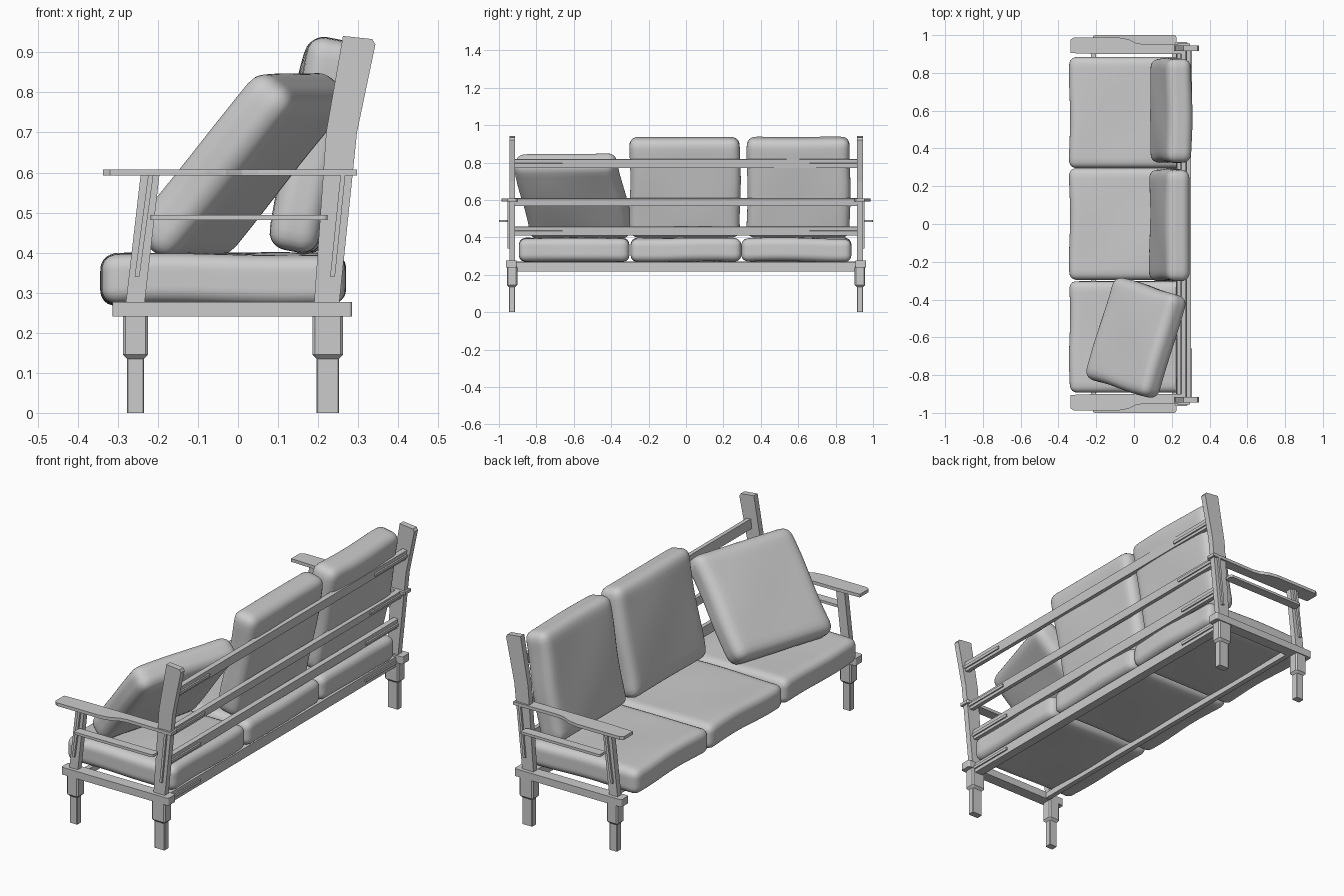
import bpy, bmesh, math
from mathutils import Vector, Matrix, Euler

if "Cube" in bpy.data.objects:
    bpy.data.objects.remove(bpy.data.objects["Cube"], do_unlink=True)

grey = bpy.data.materials.new("soft grey")
grey.use_nodes = True
COLOUR = (0.6, 0.6, 0.6, 1)
grey.diffuse_color = COLOUR
grey.node_tree.nodes["Principled BSDF"].inputs["Base Color"].default_value = COLOUR


def finish(name, bm, smooth=False):
    bmesh.ops.recalc_face_normals(bm, faces=bm.faces)
    mesh = bpy.data.meshes.new(name)
    bm.to_mesh(mesh)
    bm.free()
    mesh.materials.append(grey)
    obj = bpy.data.objects.new(name, mesh)
    bpy.context.collection.objects.link(obj)
    if smooth:
        mesh.shade_smooth()
    return obj


def prism(name, points, axis, low, high, round_by=0):
    """Extrude a flat outline along y or z, with softened corners."""
    bm = bmesh.new()
    place = (lambda a, b, c: (a, c, b)) if axis == "y" else (lambda a, b, c: (a, b, c))
    face = bm.faces.new([bm.verts.new(place(a, b, low)) for a, b in points])
    ext = bmesh.ops.extrude_face_region(bm, geom=[face])
    move = Vector(place(0, 0, high - low))
    bmesh.ops.translate(bm, vec=move, verts=[v for v in ext["geom"] if isinstance(v, bmesh.types.BMVert)])
    if round_by:
        along = [e for e in bm.edges
                 if abs((e.verts[0].co - e.verts[1].co).normalized().dot(move.normalized())) > 0.99]
        bmesh.ops.bevel(bm, geom=along, offset=round_by, segments=3, profile=0.5, affect="EDGES")
    return finish(name, bm)


def rect(x0, x1, y0, y1):
    return [(x0, y0), (x1, y0), (x1, y1), (x0, y1)]


def box(name, centre, size, lean=0):
    bm = bmesh.new()
    bmesh.ops.create_cube(bm, size=1)
    bmesh.ops.scale(bm, vec=size, verts=bm.verts)
    bmesh.ops.transform(bm, matrix=Matrix.Translation(centre) @ Matrix.Rotation(lean, 4, "Y"), verts=bm.verts)
    return finish(name, bm)


def leg(name, x, y, lower, upper):
    """Stepped leg: slim foot, sloped shoulder, thick block."""
    bm = bmesh.new()
    rings = []
    for z, (w, d), c in ((0, lower, 0.003), (0.135, lower, 0.003), (0.146, upper, 0.007), (0.24, upper, 0.007)):
        w, d = w / 2, d / 2
        pts = [(w - c, -d), (w, c - d), (w, d - c), (w - c, d),
               (c - w, d), (-w, d - c), (-w, c - d), (c - w, -d)]
        rings.append([bm.verts.new((x + a, y + b, z)) for a, b in pts])
    for r0, r1 in zip(rings, rings[1:]):
        for i in range(8):
            j = (i + 1) % 8
            bm.faces.new((r0[i], r0[j], r1[j], r1[i]))
    bm.faces.new(rings[0])
    bm.faces.new(rings[-1])
    return finish(name, bm)


def cushion(name, centre, size, turn=(0, 0, 0), radius=0.045, bulge=0.008, flat=2, seed=0):
    """Rounded pillow box, puffed and gently rippled on its two broad faces."""
    bm = bmesh.new()
    bmesh.ops.create_cube(bm, size=2)
    bmesh.ops.subdivide_edges(bm, edges=bm.edges, cuts=19, use_grid_fill=True)
    half = Vector(size) / 2
    inner = [h - radius for h in half]
    for v in bm.verts:
        p = Vector([math.sin(c * math.pi / 2) * h for c, h in zip(v.co, half)])
        q = Vector([max(-i, min(i, c)) for c, i in zip(p, inner)])
        p = q + (p - q).normalized() * radius
        a, b = [k for k in range(3) if k != flat]
        u, w = p[a] / half[a], p[b] / half[b]
        puff = (1 - u * u) * (1 - w * w)
        ripple = 0.004 * math.sin(3.1 * u + seed) * math.cos(2.7 * w + 2 * seed)
        p[flat] += math.copysign(bulge * puff, p[flat]) + ripple
        p[a] += 0.003 * math.sin(4 * w + seed)
        v.co = p
    bmesh.ops.transform(bm, matrix=Matrix.Translation(centre) @ Euler(turn).to_matrix().to_4x4(), verts=bm.verts)
    return finish(name, bm, smooth=True)


# End frames, one at each end of the seat
front_post = [(-0.28, 0.275), (-0.233, 0.275), (-0.196, 0.595), (-0.243, 0.595)]
back_post = [(0.19, 0.275), (0.253, 0.275), (0.297, 0.7), (0.343, 0.92),
             (0.335, 0.933), (0.262, 0.941), (0.22, 0.7)]
front_strip = [(-0.258, 0.34), (-0.246, 0.34), (-0.211, 0.595), (-0.224, 0.595)]
back_strip = [(0.23, 0.34), (0.242, 0.34), (0.268, 0.595), (0.256, 0.595)]
arm = [(-0.337, 0.905), (-0.2, 0.9), (0.29, 0.9), (0.297, 0.91), (0.297, 0.955), (0.05, 0.952),
       (0.01, 0.958), (-0.03, 0.978), (-0.08, 0.987), (-0.32, 0.987), (-0.337, 0.975)]

for side, label in ((1, "left"), (-1, "right")):
    def out(points):
        return [(x, side * y) for x, y in points]

    leg(label + "_front_leg", -0.256, side * 0.93, (0.043, 0.034), (0.063, 0.056))
    leg(label + "_back_leg", 0.224, side * 0.93, (0.057, 0.034), (0.077, 0.056))
    prism(label + "_base_rail", out(rect(-0.313, 0.285, 0.905, 0.963)), "z", 0.24, 0.277, 0.008)
    prism(label + "_front_post", front_post, "y", side * 0.915, side * 0.945)
    prism(label + "_back_post", back_post, "y", side * 0.915, side * 0.945)
    prism(label + "_front_strip", front_strip, "y", side * 0.94, side * 0.955)
    prism(label + "_back_strip", back_strip, "y", side * 0.94, side * 0.955)
    prism(label + "_armrest", out(arm), "z", 0.592, 0.608)
    prism(label + "_side_slat", out(rect(-0.218, 0.224, 0.953, 1.0)), "z", 0.481, 0.494, 0.012)

# Back slats with a thin tenon strip at both ends
LEAN = math.radians(7)
for name, x, z, height in (("top", 0.288, 0.795, 0.048), ("middle", 0.26, 0.588, 0.04),
                           ("lower", 0.237, 0.434, 0.048), ("seat", 0.225, 0.243, 0.05)):
    tilt = 0 if name == "seat" else LEAN
    depth = 0.045 if name == "seat" else 0.024
    box(name + "_back_slat", (x, 0, z), (depth, 1.84, height), tilt)
    for side, label in ((1, "left"), (-1, "right")):
        drop = 0 if name in ("middle", "seat") else 0.005
        box(f"{label}_{name}_tenon", (x + depth / 2, side * 0.79, z - drop), (0.014, 0.26, 0.014), tilt)

# Front seat rail
box("front_seat_rail", (-0.215, 0, 0.257), (0.026, 1.84, 0.03))

# Seat cushions
for i, (y, width) in enumerate(((-0.598, 0.59), (0, 0.592), (0.59, 0.588))):
    cushion(f"seat_cushion_{i + 1}", (-0.037, y, 0.333), (0.608, width, 0.124),
            radius=0.038, bulge=0.003, seed=i)

# Upright back cushions and one slumped cushion
upright = (0, math.radians(11), 0)
cushion("middle_back_cushion", (0.188, -0.005, 0.668), (0.125, 0.59, 0.54), upright, flat=0, seed=1)
cushion("left_back_cushion", (0.196, 0.602, 0.668), (0.132, 0.55, 0.54), upright, flat=0, seed=2)
cushion("slumped_cushion", (0.01, -0.602, 0.62), (0.13, 0.565, 0.535),
        (math.radians(1), math.radians(40), math.radians(-16)), radius=0.05, flat=0, seed=3)
